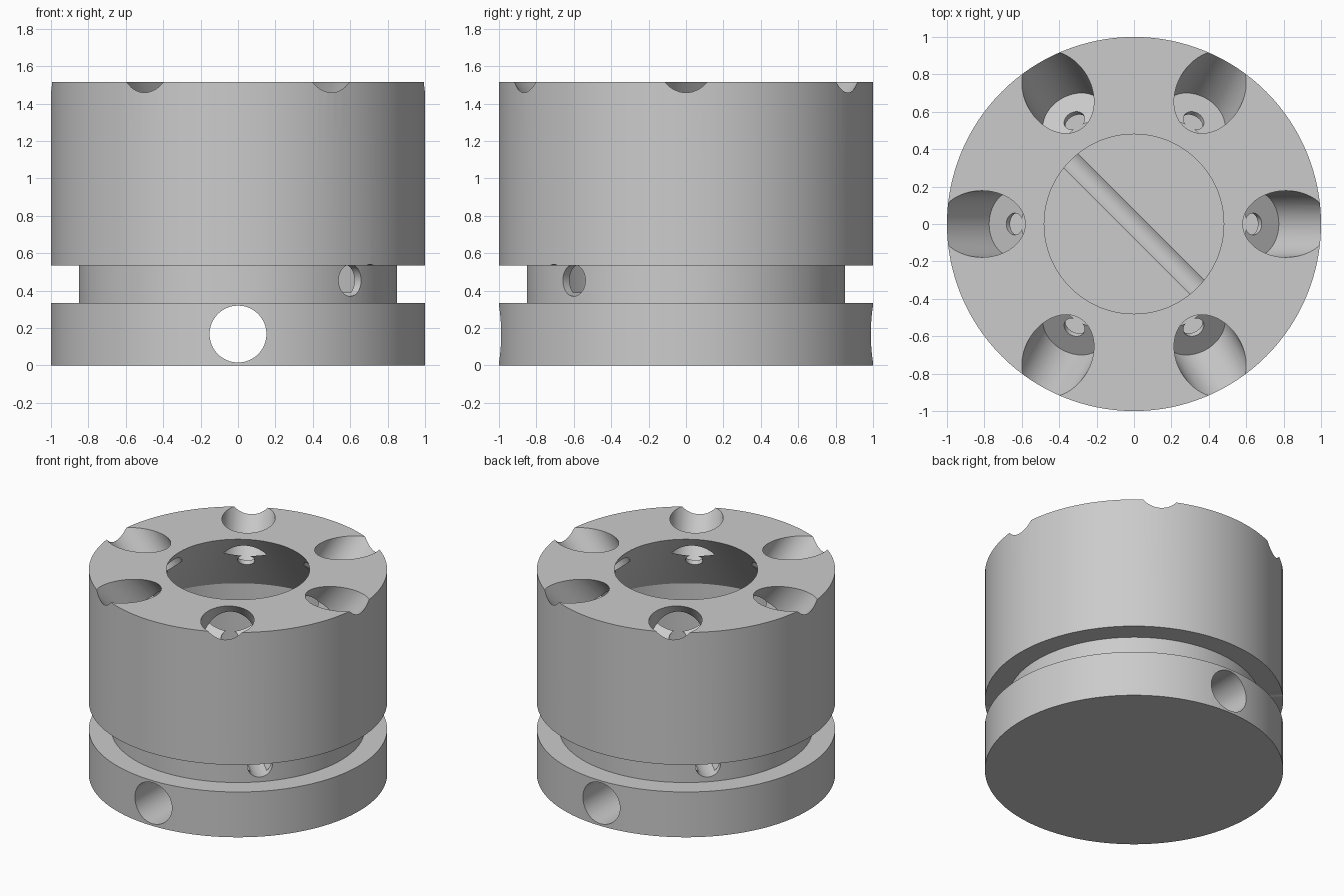
import bpy
import bmesh
import math
from mathutils import Vector

default = bpy.data.objects.get("Cube")
if default:
    bpy.data.objects.remove(default, do_unlink=True)

# Single plain metal colour
metal = bpy.data.materials.new("grey_metal")
metal.use_nodes = True
colour = (0.6, 0.6, 0.6, 1)
metal.diffuse_color = colour
metal.node_tree.nodes["Principled BSDF"].inputs["Base Color"].default_value = colour


def lathe(name, profile, steps=128):
    """Revolve an (r, z) outline around the z axis."""
    bm = bmesh.new()
    verts = [bm.verts.new((r, 0, z)) for r, z in profile]
    edges = [bm.edges.new(pair) for pair in zip(verts, verts[1:])]
    bmesh.ops.spin(bm, geom=verts + edges, cent=(0, 0, 0), axis=(0, 0, 1),
                   angle=math.tau, steps=steps, use_merge=False)
    bmesh.ops.remove_doubles(bm, verts=bm.verts, dist=0.0001)
    bmesh.ops.recalc_face_normals(bm, faces=bm.faces)
    mesh = bpy.data.meshes.new(name)
    bm.to_mesh(mesh)
    bm.free()
    obj = bpy.data.objects.new(name, mesh)
    bpy.context.collection.objects.link(obj)
    mesh.materials.append(metal)
    return obj


def drill(body, start, end, radius):
    """Cut a round hole between two points."""
    start, end = Vector(start), Vector(end)
    axis = end - start
    bpy.ops.mesh.primitive_cylinder_add(vertices=64, radius=radius, depth=axis.length,
                                        location=(start + end) / 2)
    cutter = bpy.context.object
    cutter.name = "drill_cutter"
    cutter.rotation_euler = axis.to_track_quat('Z', 'Y').to_euler()
    cutter.hide_render = True
    cutter.data.materials.append(metal)
    bpy.context.view_layer.update()
    cut = body.modifiers.new("hole", 'BOOLEAN')
    cut.operation = 'DIFFERENCE'
    cut.solver = 'EXACT'
    cut.object = cutter
    bpy.context.view_layer.objects.active = body
    bpy.ops.object.modifier_apply(modifier=cut.name)
    bpy.data.objects.remove(cutter, do_unlink=True)


# Grooved drum with a hollow chamber under a conical ceiling
OUTER, TOP = 1.0, 1.515
body = lathe("drum_body", [
    (0, 0), (OUTER, 0), (OUTER, 0.335), (0.85, 0.335), (0.85, 0.535),
    (OUTER, 0.535), (OUTER, TOP), (0.48, TOP), (0.8, 1.04), (0.8, 0.39), (0, 0.39)])

# Wide cross hole through the base
drill(body, (0, -1.2, 0.168), (0, 1.2, 0.168), 0.152)

# Narrow diagonal hole through the groove
drill(body, (0.9, -0.9, 0.455), (-0.9, 0.9, 0.455), 0.085)

# Six slanted pockets, each with a small hole into the chamber
tilt = math.radians(50)
for i in range(6):
    turn = math.radians(60 * i)
    out = Vector((math.cos(turn), math.sin(turn), 0))
    slant = out * math.cos(tilt) + Vector((0, 0, math.sin(tilt)))
    seat = out * 0.638 + Vector((0, 0, 1.305))
    drill(body, seat, seat + slant * 0.7, 0.178)
    drill(body, seat - slant * 0.15, seat + slant * 0.1, 0.058)

# Smooth curved walls with crisp rims
bpy.ops.object.select_all(action='DESELECT')
body.select_set(True)
bpy.context.view_layer.objects.active = body
bpy.ops.object.shade_smooth_by_angle(angle=math.radians(25))
